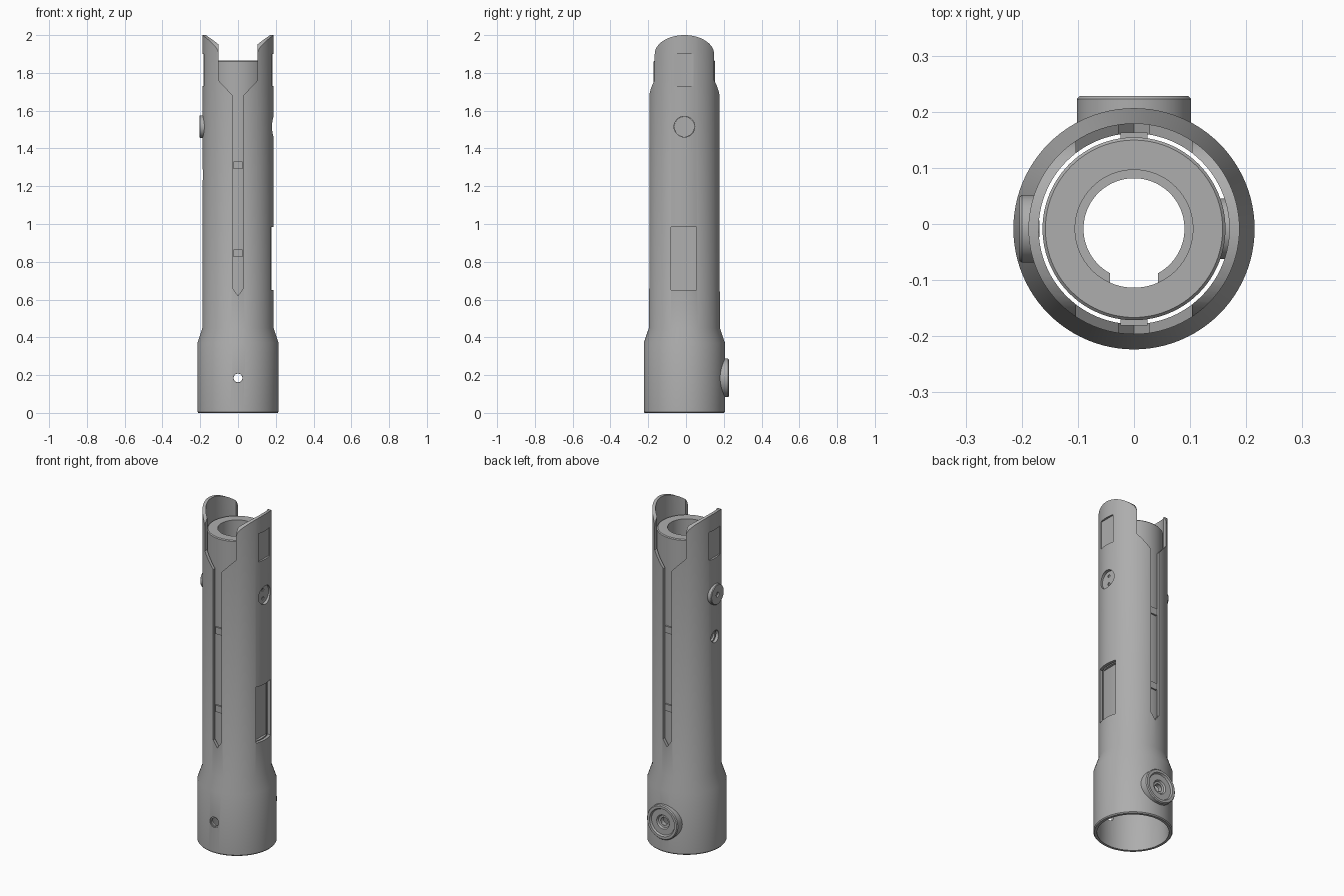
import bpy, bmesh, math
from mathutils import Matrix, Vector

if "Cube" in bpy.data.objects:
    bpy.data.objects.remove(bpy.data.objects["Cube"], do_unlink=True)

YC = -0.0085  # depth of the tube axis
GREY = (0.42, 0.42, 0.42, 1)
metal = bpy.data.materials.new("grey metal")
metal.use_nodes = True
metal.diffuse_color = GREY
metal.node_tree.nodes["Principled BSDF"].inputs["Base Color"].default_value = GREY

TURN = {"up": Matrix.Identity(4),
        "back": Matrix.Rotation(-math.pi / 2, 4, "X"),
        "left": Matrix.Rotation(math.pi / 2, 4, "Y"),
        "right": Matrix.Rotation(-math.pi / 2, 4, "Y")}


def finish(name, bm, matrix=Matrix.Identity(4)):
    bm.transform(matrix)
    bmesh.ops.recalc_face_normals(bm, faces=bm.faces)
    mesh = bpy.data.meshes.new(name)
    bm.to_mesh(mesh)
    bm.free()
    mesh.materials.append(metal)
    ob = bpy.data.objects.new(name, mesh)
    bpy.context.collection.objects.link(ob)
    return ob


def lathe(name, profile, facing="up", z=0.0, sides=96):
    """Revolve a closed (radius, height) outline about the tube axis."""
    bm = bmesh.new()
    rings = []
    for i in range(sides):
        a = 2 * math.pi * i / sides
        rings.append([bm.verts.new((r * math.cos(a), r * math.sin(a), h)) for r, h in profile])
    n = len(profile)
    for i in range(sides):
        p, q = rings[i], rings[(i + 1) % sides]
        for j in range(n):
            k = (j + 1) % n
            bm.faces.new((p[j], q[j], q[k], p[k]))
    return finish(name, bm, Matrix.Translation((0, YC, z)) @ TURN[facing])


def rod(name, radius, start, end, facing, z, offset=0.0):
    bm = bmesh.new()
    bmesh.ops.create_cone(bm, cap_ends=True, segments=40, radius1=radius, radius2=radius,
                          depth=end - start,
                          matrix=Matrix.Translation((0, 0, (start + end) / 2)))
    return finish(name, bm, Matrix.Translation((0, YC, z + offset)) @ TURN[facing])


def box(name, lo, hi):
    bm = bmesh.new()
    lo, hi = Vector(lo), Vector(hi)
    bmesh.ops.create_cube(bm, size=1)
    return finish(name, bm, Matrix.Translation((lo + hi) / 2) @ Matrix.Diagonal((*(hi - lo), 1)))


def prism(name, outline, along):
    """Extrude a flat outline, centred on the tube axis, along x or y."""
    bm = bmesh.new()
    place = (lambda u, v: (u, -1, v)) if along == "y" else (lambda u, v: (-1, u + YC, v))
    face = bm.faces.new([bm.verts.new(place(u, v)) for u, v in outline])
    new = bmesh.ops.extrude_face_region(bm, geom=[face])["geom"]
    step = (0, 2, 0) if along == "y" else (2, 0, 0)
    bmesh.ops.translate(bm, vec=step, verts=[g for g in new if isinstance(g, bmesh.types.BMVert)])
    return finish(name, bm)


def cut(target, *cutters):
    bpy.context.view_layer.objects.active = target
    for c in cutters:
        c.hide_render = True
        mod = target.modifiers.new("cut", "BOOLEAN")
        mod.operation, mod.solver, mod.object = "DIFFERENCE", "EXACT", c
        bpy.ops.object.modifier_apply(modifier=mod.name)
        bpy.data.objects.remove(c, do_unlink=True)


# Outer sleeve with flared base
sleeve = lathe("outer_sleeve", [
    (0.21, 0), (0.215, 0.006), (0.215, 0.37), (0.188, 0.45), (0.188, 2.05),
    (0.17, 2.05), (0.17, 0.42), (0.195, 0.36), (0.195, 0)])

# Long pointed slots, front and back, widening into the gap between the prongs
half = [(0.028, 0.66), (0.028, 1.68), (0.103, 1.76), (0.103, 2.2)]
slot = prism("slot_cutter", [(0, 0.62)] + half + [(-x, z) for x, z in reversed(half)], "y")

# Rounded prong tips
arc = [(0.157 * math.cos(math.pi * i / 32), 1.9 + 0.1 * math.sin(math.pi * i / 32))
       for i in range(33)]
tips = prism("tip_cutter", [(0.3, 1.9)] + arc + [(-0.3, 1.9), (-0.3, 2.3), (0.3, 2.3)], "x")
cut(sleeve, slot, tips)

# Windows, ports and cross holes in the sleeve
for s in (1, -1):
    xs = sorted((s * 0.176, s * 0.3))
    cut(sleeve, box("window_cutter", (xs[0], -0.064, 1.73), (xs[1], 0.04, 1.9)))
cut(sleeve,
    box("panel_cutter", (0.1, -0.08, 0.65), (0.3, 0.055, 0.985)),
    rod("port_cutter", 0.055, 0.1, 0.3, "left", 1.515),
    rod("small_port_cutter", 0.036, 0.1, 0.3, "right", 1.26),
    rod("cross_hole_cutter", 0.024, -0.3, 0.3, "back", 0.185),
    rod("countersink_cutter", 0.031, -0.3, -0.208, "back", 0.185))

# Inner core tube
core = lathe("inner_core", [
    (0.158, 0.4), (0.163, 0.405), (0.163, 1.86), (0.158, 1.865), (0.105, 1.865), (0.105, 0.4)])
cut(core, box("core_panel_cutter", (0.148, -0.08, 0.65), (0.3, 0.055, 0.985)),
    rod("core_port_cutter", 0.036, 0.15, 0.3, "right", 1.26))

# Split ring inside the bore
ring = lathe("split_ring", [(0.09, 0.42), (0.106, 0.42), (0.106, 0.5), (0.09, 0.5)])
cut(ring, box("ring_gap_cutter", (-0.043, -0.2, 0.3), (0.043, -0.05, 0.6)))

# Guide lugs in the slots
lugs = []
for s, side in ((-1, "front"), (1, "back")):
    for z, level in ((0.845, "lower"), (1.312, "upper")):
        ys = sorted((YC + s * 0.15, YC + s * 0.172))
        lugs.append(box(f"{side}_{level}_lug", (-0.024, ys[0], z - 0.02), (0.024, ys[1], z + 0.02)))

# Two-hole cap in the round port
cap = rod("port_cap", 0.054, 0.15, 0.171, "left", 1.515)
for dz in (-0.025, 0.025):
    cut(cap, rod("pin_cutter", 0.009, 0.165, 0.2, "left", 1.515, dz))

# Round button on the right side
button = lathe("side_button", [
    (0.014, 0.17), (0.06, 0.17), (0.06, 0.2), (0.057, 0.204), (0.014, 0.204)], "right", 1.515, 48)
button_pin = rod("button_pin", 0.015, 0.168, 0.194, "right", 1.515)

# Recessed boss on the back of the base
boss = lathe("rear_boss", [
    (0.023, 0.188), (0.102, 0.188), (0.102, 0.231), (0.097, 0.2365), (0.082, 0.2365),
    (0.076, 0.226), (0.042, 0.226), (0.036, 0.216), (0.023, 0.212)], "back", 0.185, 64)

# Smooth round surfaces, keep edges crisp
bpy.ops.object.select_all(action="DESELECT")
for ob in [sleeve, core, ring, cap, button, button_pin, boss] + lugs:
    ob.select_set(True)
bpy.context.view_layer.objects.active = sleeve
bpy.ops.object.shade_smooth_by_angle(angle=math.radians(25))
